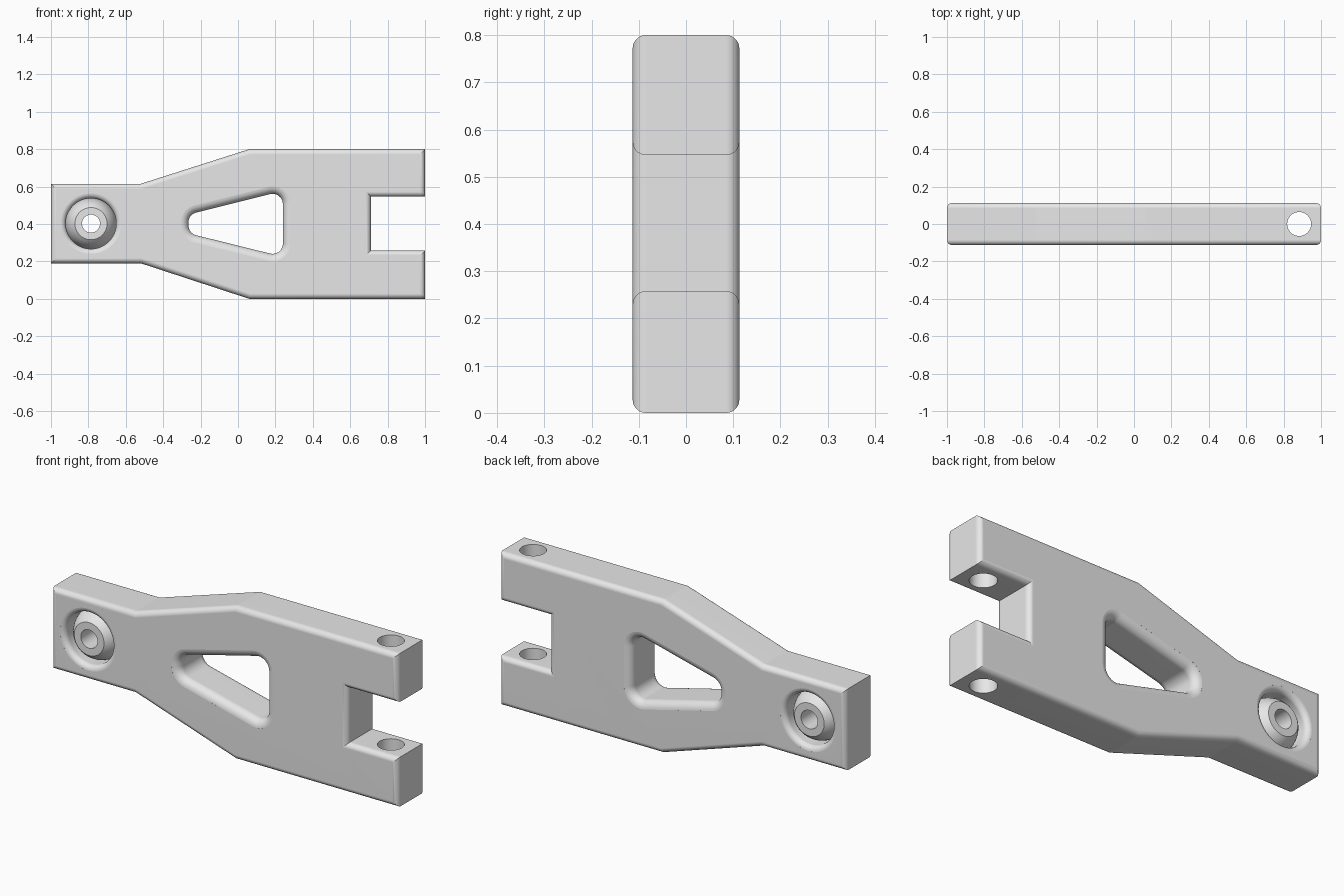
import bpy, bmesh
from math import sin, cos, pi, radians, sqrt, asin
from mathutils import Vector

cube = bpy.data.objects.get("Cube")
if cube:
    bpy.data.objects.remove(cube, do_unlink=True)

HALF = 0.113            # half thickness
JOINT = (-0.786, 0.402)  # bearing centre in x, z
SOCKET_R = 0.135

grey = bpy.data.materials.new("light_grey")
grey.use_nodes = True
grey.diffuse_color = (0.8, 0.8, 0.8, 1)
grey.node_tree.nodes["Principled BSDF"].inputs["Base Color"].default_value = (0.8, 0.8, 0.8, 1)


def finish(name, bm):
    bmesh.ops.recalc_face_normals(bm, faces=bm.faces)
    mesh = bpy.data.meshes.new(name)
    bm.to_mesh(mesh)
    bm.free()
    obj = bpy.data.objects.new(name, mesh)
    mesh.materials.append(grey)
    bpy.context.collection.objects.link(obj)
    return obj


def activate(obj):
    bpy.ops.object.select_all(action='DESELECT')
    obj.select_set(True)
    bpy.context.view_layer.objects.active = obj


def loft(name, rings, loop_back=False):
    """Skin a list of equal-length rings, capped or joined end to start."""
    bm = bmesh.new()
    rows = [[bm.verts.new(p) for p in ring] for ring in rings]
    pairs = list(zip(rows, rows[1:]))
    if loop_back:
        pairs.append((rows[-1], rows[0]))
    else:
        bm.faces.new(rows[0])
        bm.faces.new(rows[-1])
    for a, b in pairs:
        for i in range(len(a)):
            j = (i + 1) % len(a)
            bm.faces.new((a[i], a[j], b[j], b[i]))
    return finish(name, bm)


def circle(radius, y, n=64):
    return [(JOINT[0] + radius * cos(2 * pi * i / n), y,
             JOINT[1] + radius * sin(2 * pi * i / n)) for i in range(n)]


def rounded(corners, radius, grow, y, steps=8):
    """Counter-clockwise polygon with rounded corners, grown outward."""
    ring = []
    pts = [Vector(c) for c in corners]
    for i, p in enumerate(pts):
        d_in = (p - pts[i - 1]).normalized()
        d_out = (pts[(i + 1) % len(pts)] - p).normalized()
        n_in, n_out = Vector((d_in.y, -d_in.x)), Vector((d_out.y, -d_out.x))
        centre = p - (n_in + n_out) * radius / (1 + n_in.dot(n_out))
        for k in range(steps + 1):
            n = n_in.slerp(n_out, k / steps)
            q = centre + n * (radius + grow)
            ring.append((q.x, y, q.y))
    return ring


def flared_cutter(name, ring_at, fillet, steps=7):
    """Through-cutter whose mouths widen into a rounded edge."""
    arc = [radians(86) * k / steps for k in range(steps + 1)]
    side = [(fillet * (1 - cos(t)), HALF - fillet + fillet * sin(t)) for t in arc]
    side.append((side[-1][0], HALF + 0.05))
    stations = [(g, -y) for g, y in reversed(side)] + side
    return loft(name, [ring_at(g, y) for g, y in stations])


# Arm plate: forked outline, extruded, rims rounded front and back
outline = [(-1, 0.19), (-0.52, 0.19), (0.06, 0), (1, 0), (1, 0.258), (0.71, 0.258),
           (0.71, 0.546), (1, 0.546), (1, 0.8), (0.06, 0.8), (-0.52, 0.615), (-1, 0.615)]
bm = bmesh.new()
front = bm.faces.new([bm.verts.new((x, -HALF, z)) for x, z in outline])
extruded = bmesh.ops.extrude_face_region(bm, geom=[front], use_keep_orig=True)
back = [v for v in extruded["geom"] if isinstance(v, bmesh.types.BMVert)]
bmesh.ops.translate(bm, verts=back, vec=(0, 2 * HALF, 0))
bmesh.ops.recalc_face_normals(bm, faces=bm.faces)
rims = [e for e in bm.edges if abs(e.verts[0].co.y - e.verts[1].co.y) < 0.001]
bmesh.ops.bevel(bm, geom=rims, offset=0.028, segments=7, profile=0.5,
                affect='EDGES', clamp_overlap=False)
arm = finish("arm_plate", bm)

# Openings: tapered window, bearing socket and fork pin holes
window = [(-0.265, 0.35), (0.24, 0.225), (0.24, 0.577), (-0.265, 0.451)]
cutters = [
    flared_cutter("window_cutter", lambda g, y: rounded(window, 0.055, g, y), 0.042),
    flared_cutter("socket_cutter", lambda g, y: circle(SOCKET_R + g, y), 0.028),
]
bpy.ops.mesh.primitive_cylinder_add(vertices=48, radius=0.064, depth=1.2,
                                    location=(0.883, 0, 0.4))
bpy.context.object.name = "pin_hole_cutter"
bpy.context.object.data.materials.append(grey)
cutters.append(bpy.context.object)

for cutter in cutters:
    cutter.hide_render = True
    activate(arm)
    mod = arm.modifiers.new("opening", 'BOOLEAN')
    mod.operation, mod.solver, mod.object = 'DIFFERENCE', 'EXACT', cutter
    bpy.ops.object.modifier_apply(modifier=mod.name)
    bpy.data.objects.remove(cutter, do_unlink=True)

# Bearing ball: truncated sphere with a bore through it
ball_r, face_r, bore_r = SOCKET_R + 0.001, 0.086, 0.048
face_y = sqrt(ball_r ** 2 - face_r ** 2)
limit = asin(face_y / ball_r)
angles = [limit * (k / 8 - 1) for k in range(17)]
profile = [(bore_r, -face_y)] + [(ball_r * cos(a), ball_r * sin(a)) for a in angles]
profile.append((bore_r, face_y))
ball = loft("bearing_ball", [circle(r, y) for r, y in profile], loop_back=True)

# Smooth curves, crisp corners
for obj in (arm, ball):
    activate(obj)
    bpy.ops.object.shade_smooth_by_angle(angle=radians(17))
    weighted = obj.modifiers.new("flat_faces", 'WEIGHTED_NORMAL')
    weighted.keep_sharp = True
